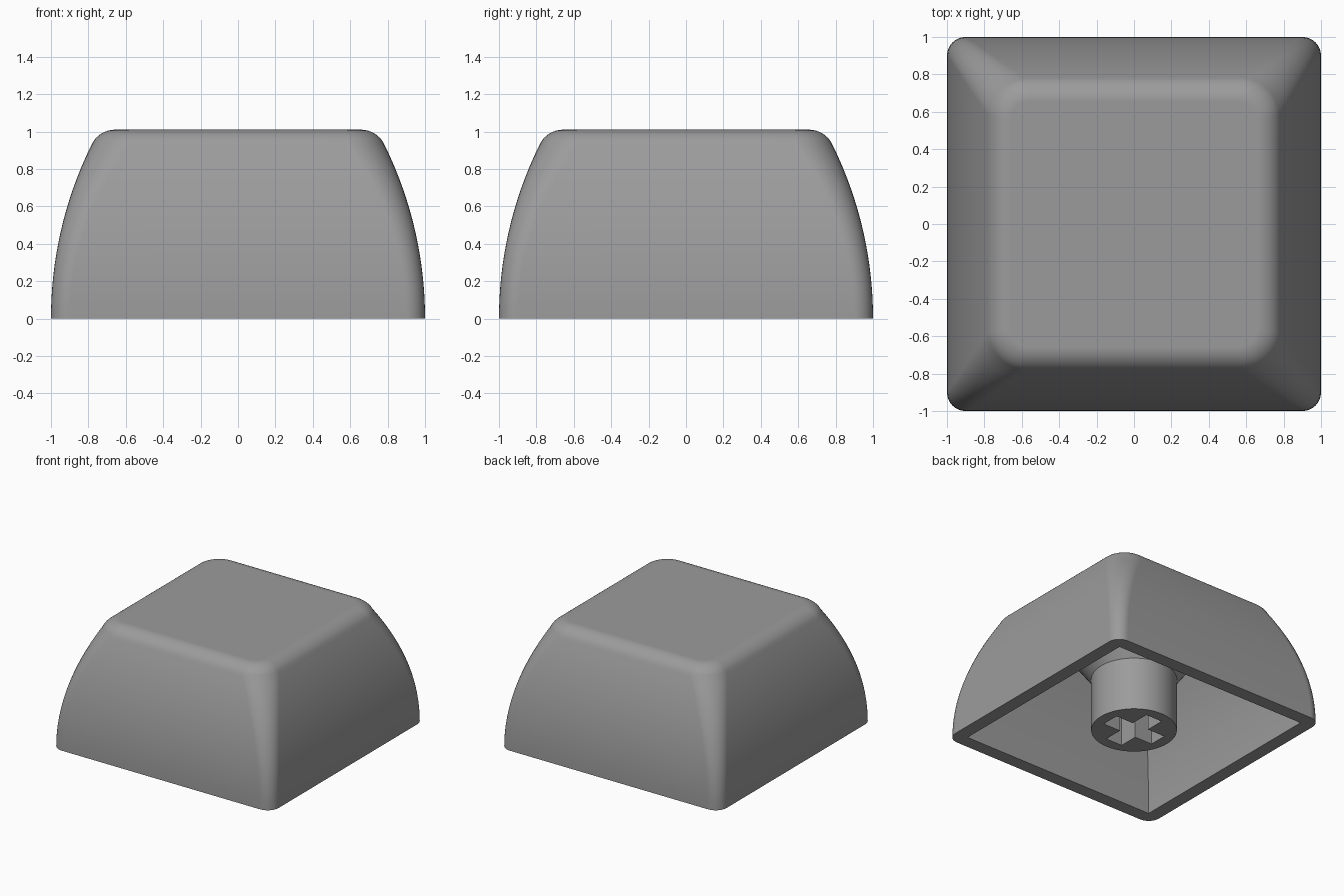
import bpy, bmesh, math

if "Cube" in bpy.data.objects:
    bpy.data.objects.remove(bpy.data.objects["Cube"])

HEIGHT = 1.01
WALL = 0.11
CEILING = 0.87
CURVE = 2.1          # radius of the bulging side profile
SEG = 8              # steps per rounded corner

grey = bpy.data.materials.new("mid grey plastic")
grey.diffuse_color = (0.33, 0.33, 0.33, 1)
grey.use_nodes = True
grey.node_tree.nodes["Principled BSDF"].inputs["Base Color"].default_value = grey.diffuse_color


def half_width(z):
    return 1 - CURVE + math.sqrt(CURVE ** 2 - z ** 2)


def square_ring(bm, half, radius, z):
    """Rounded square loop; radius 0 stacks the corner points for later welding."""
    ring = []
    for q in range(4):
        mid = math.radians(45 + 90 * q)
        cx = math.copysign(half - radius, math.cos(mid))
        cy = math.copysign(half - radius, math.sin(mid))
        for i in range(SEG + 1):
            a = math.radians(90 * q + 90 * i / SEG)
            ring.append(bm.verts.new((cx + radius * math.cos(a),
                                      cy + radius * math.sin(a), z)))
    return ring


def loft(bm, rings):
    for a, b in zip(rings, rings[1:]):
        n = len(a)
        for i in range(n):
            j = (i + 1) % n
            bm.faces.new((a[i], a[j], b[j], b[i]))


def finish(bm, name):
    bmesh.ops.remove_doubles(bm, verts=bm.verts[:], dist=1e-5)
    bmesh.ops.recalc_face_normals(bm, faces=bm.faces[:])
    mesh = bpy.data.meshes.new(name)
    bm.to_mesh(mesh)
    bm.free()
    obj = bpy.data.objects.new(name, mesh)
    bpy.context.collection.objects.link(obj)
    mesh.materials.append(grey)
    return obj


def activate(obj):
    bpy.ops.object.select_all(action='DESELECT')
    obj.select_set(True)
    bpy.context.view_layer.objects.active = obj


def smooth(obj):
    activate(obj)
    bpy.ops.object.shade_smooth_by_angle(angle=math.radians(32))
    wn = obj.modifiers.new("even shading", 'WEIGHTED_NORMAL')
    wn.keep_sharp = True


# Cap shell: ceiling, inner walls, rim, outer walls, rounded top edge
bm = bmesh.new()
rings = []
for i in range(9):
    z = CEILING * (1 - i / 8)
    rings.append(square_ring(bm, half_width(z) - WALL, 0, z))
SIDE_TOP = 0.925
for i in range(17):
    z = SIDE_TOP * i / 16
    rings.append(square_ring(bm, half_width(z), 0.1 + 0.1 * (i / 16) ** 2, z))
for i in range(1, 9):
    a = math.radians(25 + 65 * i / 8)
    half = 0.657 + 0.14 * math.cos(a)
    rings.append(square_ring(bm, half, 0.2 - (0.784 - half) * 0.8,
                             HEIGHT - 0.14 + 0.14 * math.sin(a)))
loft(bm, rings)
bm.faces.new(rings[0])
bm.faces.new(rings[-1])
smooth(finish(bm, "cap_shell"))

# Stem: round post flaring out into the ceiling
bm = bmesh.new()
rings = []
for r, z in ((0.323, 0), (0.323, 0.44), (0.62, CEILING - 0.02), (0.62, CEILING + 0.01)):
    rings.append([bm.verts.new((r * math.cos(t * math.tau / 64),
                                r * math.sin(t * math.tau / 64), z)) for t in range(64)])
loft(bm, rings)
bm.faces.new(rings[0])
bm.faces.new(rings[-1])
stem = finish(bm, "stem")

# Cross-shaped socket cut up into the stem
bm = bmesh.new()
L, W = 0.235, 0.075
quarter = [(L, -W), (L, W), (W, W)]
outline = []
for q in range(4):
    c, s = round(math.cos(q * math.pi / 2)), round(math.sin(q * math.pi / 2))
    outline += [(c * x - s * y, s * x + c * y) for x, y in quarter]
loops = [[bm.verts.new((x, y, z)) for x, y in outline] for z in (-0.1, 0.44)]
loft(bm, loops)
bm.faces.new(loops[0])
bm.faces.new(loops[1])
cutter = finish(bm, "socket_cutter")
cutter.hide_render = True

cut = stem.modifiers.new("socket", 'BOOLEAN')
cut.operation = 'DIFFERENCE'
cut.solver = 'EXACT'
cut.object = cutter
activate(stem)
bpy.ops.object.modifier_apply(modifier=cut.name)
bpy.data.objects.remove(cutter)
smooth(stem)
